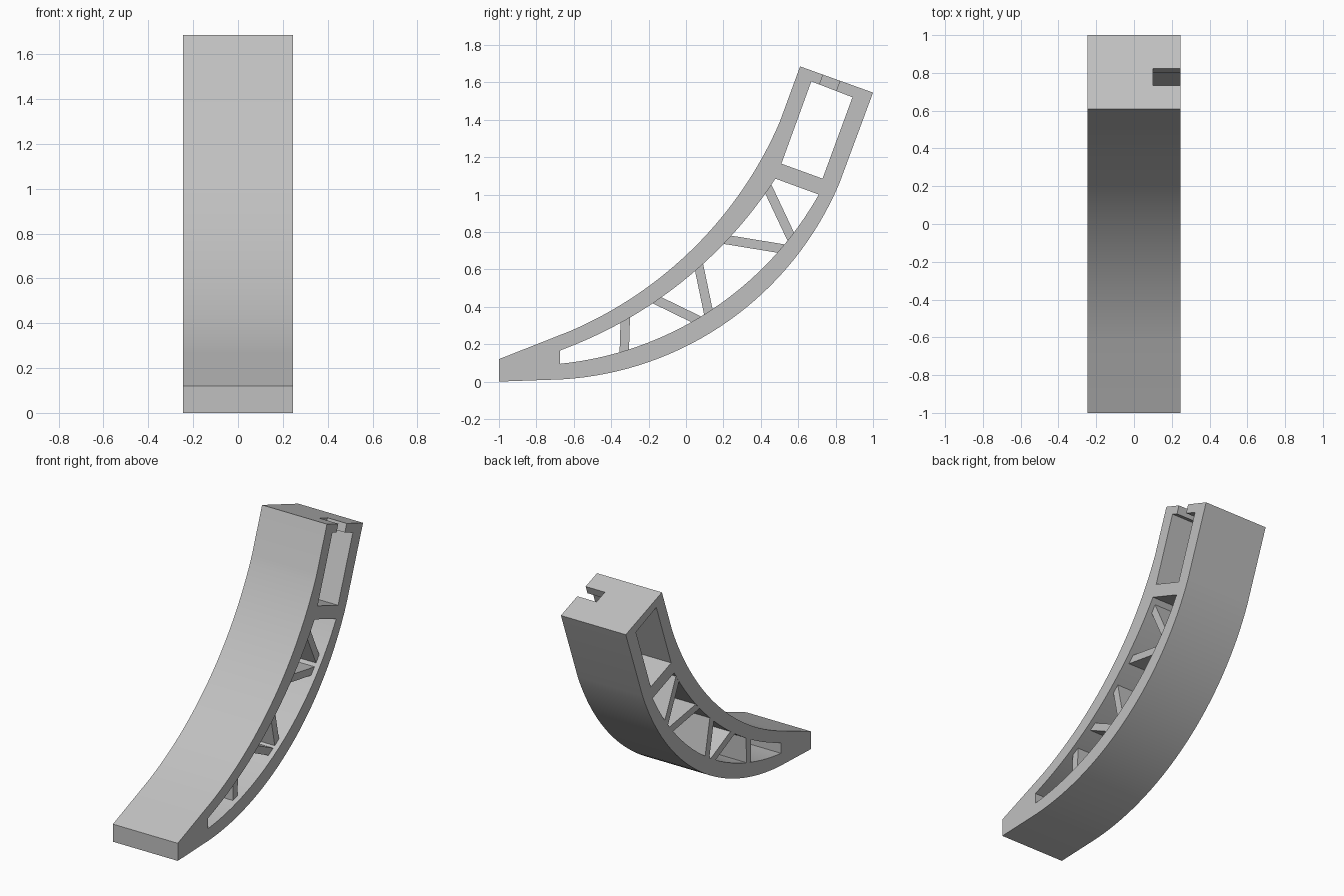
import bpy, bmesh, math
from mathutils import Matrix, Vector

if "Cube" in bpy.data.objects:
    bpy.data.objects.remove(bpy.data.objects["Cube"], do_unlink=True)

HALF = 0.245          # half of the width along x
RIB_RECESS = 0.035    # ribs stop short of the +x face

grey = bpy.data.materials.new("light grey")
grey.use_nodes = True
colour = (0.53, 0.53, 0.53, 1)
grey.diffuse_color = colour
grey.node_tree.nodes["Principled BSDF"].inputs["Base Color"].default_value = colour


def arc(a, m, b, steps=32):
    """Points of the circular arc from a through m to b."""
    a, m, b = Vector(a), Vector(m), Vector(b)
    d = 2 * (a.x * (m.y - b.y) + m.x * (b.y - a.y) + b.x * (a.y - m.y))
    qa, qm, qb = a.length_squared, m.length_squared, b.length_squared
    c = Vector(((qa * (m.y - b.y) + qm * (b.y - a.y) + qb * (a.y - m.y)) / d,
                (qa * (b.x - m.x) + qm * (a.x - b.x) + qb * (m.x - a.x)) / d))
    r = (a - c).length
    t0 = math.atan2(a.y - c.y, a.x - c.x)
    t1 = math.atan2(b.y - c.y, b.x - c.x)
    angles = [t0 + (t1 - t0) * i / steps for i in range(steps + 1)]
    return [(c.x + r * math.cos(t), c.y + r * math.sin(t)) for t in angles]


def select_only(obj):
    bpy.ops.object.select_all(action='DESELECT')
    obj.select_set(True)
    bpy.context.view_layer.objects.active = obj


def extrude_profile(name, loops):
    """Fill side-view (y, z) loops, with inner loops as holes, across x."""
    curve = bpy.data.curves.new(name, 'CURVE')
    curve.dimensions = '2D'
    curve.fill_mode = 'BOTH'
    curve.extrude = HALF
    for loop in loops:
        spline = curve.splines.new('POLY')
        spline.points.add(len(loop) - 1)
        for point, (y, z) in zip(spline.points, loop):
            point.co = (y, z, 0, 1)
        spline.use_cyclic_u = True
    obj = bpy.data.objects.new(name, curve)
    bpy.context.collection.objects.link(obj)
    select_only(obj)
    bpy.ops.object.convert(target='MESH')
    obj = bpy.context.view_layer.objects.active
    # Turn the drawing plane upright and weld the caps to the walls
    bm = bmesh.new()
    bm.from_mesh(obj.data)
    bm.transform(Matrix(((0, 0, 1, 0), (1, 0, 0, 0), (0, 1, 0, 0), (0, 0, 0, 1))))
    bmesh.ops.remove_doubles(bm, verts=bm.verts, dist=1e-4)
    bmesh.ops.recalc_face_normals(bm, faces=bm.faces)
    bm.to_mesh(obj.data)
    bm.free()
    obj.data.materials.clear()
    obj.data.materials.append(grey)
    return obj


def beam(name, start, end, thick, x0, x1, overlap=0.0):
    """Box running from start to end in the side plane, between x0 and x1."""
    a, b = Vector(start), Vector(end)
    along = (b - a).normalized()
    mid, length = (a + b) / 2, (b - a).length + 2 * overlap
    frame = Matrix(((1, 0, 0, (x0 + x1) / 2),
                    (0, along.x, -along.y, mid.x),
                    (0, along.y, along.x, mid.y),
                    (0, 0, 0, 1)))
    bm = bmesh.new()
    bmesh.ops.create_cube(bm, size=1)
    bm.transform(frame @ Matrix.Diagonal((x1 - x0, length, thick, 1)))
    mesh = bpy.data.meshes.new(name)
    bm.to_mesh(mesh)
    bm.free()
    mesh.materials.append(grey)
    obj = bpy.data.objects.new(name, mesh)
    bpy.context.collection.objects.link(obj)
    return obj


# Curved frame: outline, long truss opening and upper window
lower_edge = [(-1, 0)] + arc((-0.66, 0.012), (0.2, 0.305), (0.82, 1.06))
upper_edge = [(-1, 0.12)] + arc((-0.62, 0.27), (0, 0.675), (0.5, 1.385))
outline = lower_edge + [(1, 1.545), (0.61, 1.685)] + upper_edge[::-1]
truss_opening = (arc((-0.675, 0.095), (0.075, 0.345), (0.71, 1.0))
                 + arc((-0.6, 0.195), (0.07, 0.61), (0.478, 1.085))[::-1]
                 + [(-0.675, 0.165)])
window = [(0.51, 1.165), (0.73, 1.085), (0.89, 1.52), (0.67, 1.605)]
frame = extrude_profile("curved_frame", [outline, truss_opening, window])

# Slot in the end bar, open to the +x side
cutter = beam("slot_cutter", (0.723, 1.613), (0.813, 1.581), 0.14, 0.10, 0.3)
cutter.hide_render = True
cut = frame.modifiers.new("slot", 'BOOLEAN')
cut.operation = 'DIFFERENCE'
cut.solver = 'EXACT'
cut.object = cutter
select_only(frame)
bpy.ops.object.modifier_apply(modifier=cut.name)
bpy.data.objects.remove(cutter, do_unlink=True)
bpy.ops.object.shade_smooth_by_angle(angle=math.radians(25))

# Zigzag ribs inside the truss opening
ribs = [((-0.33, 0.16), (-0.325, 0.325)),
        ((-0.145, 0.43), (0.05, 0.335)),
        ((0.07, 0.61), (0.12, 0.37)),
        ((0.222, 0.758), (0.515, 0.71)),
        ((0.44, 1.03), (0.56, 0.775))]
for i, (start, end) in enumerate(ribs, 1):
    beam(f"rib_{i}", start, end, 0.05, -HALF + 0.001, HALF - RIB_RECESS, 0.025)
